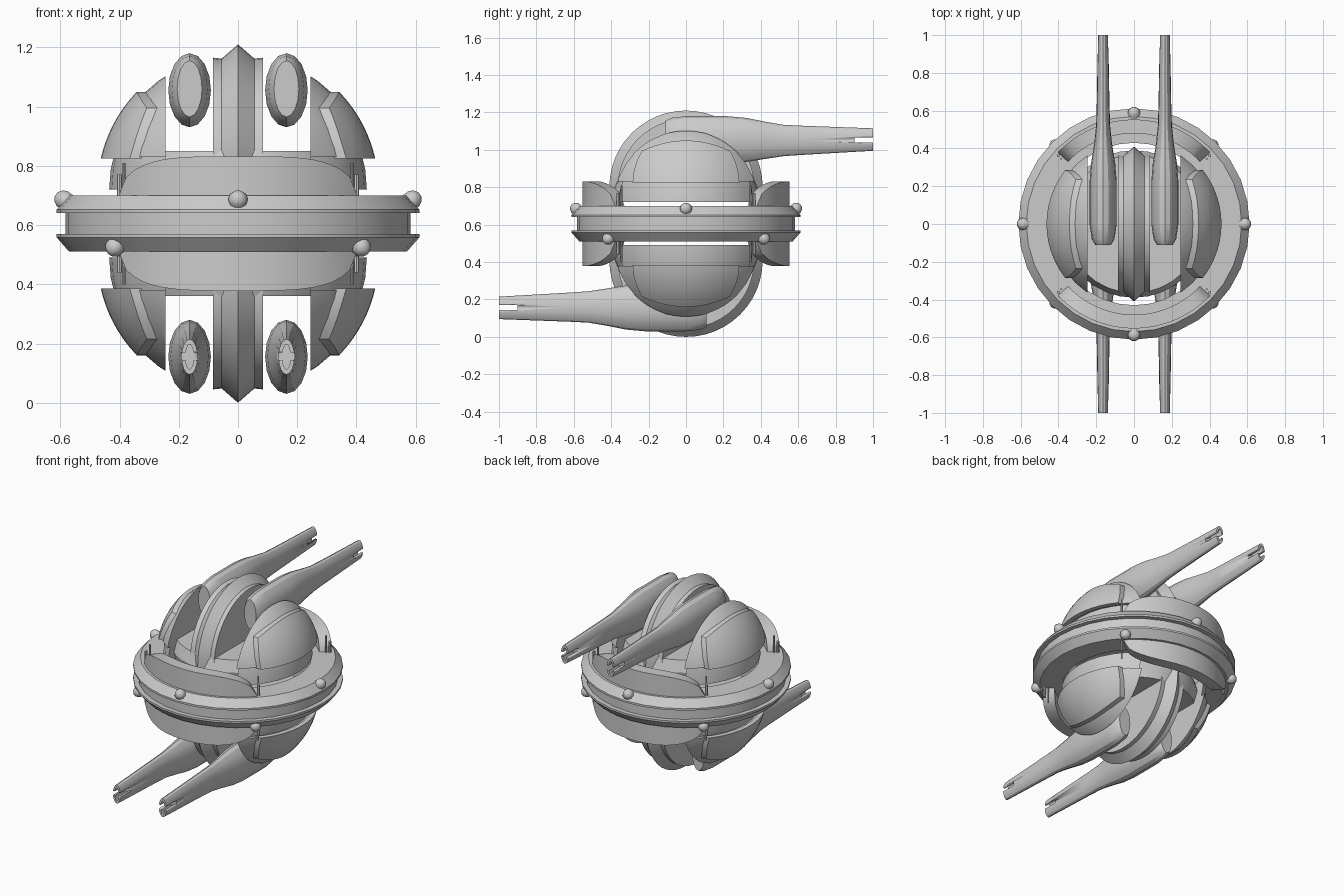
import bpy, bmesh, math
from mathutils import Matrix, Vector

if "Cube" in bpy.data.objects:
    bpy.data.objects.remove(bpy.data.objects["Cube"])

MID = 0.605
FLIP = Matrix.Translation((0, 0, 2 * MID)) @ Matrix.Rotation(math.pi, 4, 'X')


def smooth(ob, angle=30):
    bpy.ops.object.select_all(action='DESELECT')
    bpy.context.view_layer.objects.active = ob
    ob.select_set(True)
    bpy.ops.object.shade_smooth_by_angle(angle=math.radians(angle))


def add(name, bm, angle=30):
    bmesh.ops.recalc_face_normals(bm, faces=bm.faces)
    me = bpy.data.meshes.new(name)
    bm.to_mesh(me)
    bm.free()
    ob = bpy.data.objects.new(name, me)
    bpy.context.collection.objects.link(ob)
    smooth(ob, angle)
    return ob


def copy(ob, name, mat, mirror=False):
    c = bpy.data.objects.new(name, ob.data.copy())
    c.data.transform(mat)
    if mirror:
        c.data.flip_normals()
    bpy.context.collection.objects.link(c)
    return c


def both(ob):
    """Repeat an upper part on the lower half, facing the other way."""
    return copy(ob, "lower_" + ob.name, FLIP)


def four(ob):
    """Mirror a part in x, then repeat on the lower half."""
    both(ob)
    both(copy(ob, "left_" + ob.name, Matrix.Scale(-1, 4, (1, 0, 0)), True))


def loft(rings, closed=False, caps=True):
    bm = bmesh.new()
    vs = [[bm.verts.new(p) for p in r] for r in rings]
    n = len(vs[0])
    pairs = list(zip(vs, vs[1:])) + ([(vs[-1], vs[0])] if closed else [])
    for a, b in pairs:
        for i in range(n):
            j = (i + 1) % n
            bm.faces.new((a[i], a[j], b[j], b[i]))
    if caps and not closed:
        bm.faces.new(vs[0])
        bm.faces.new(vs[-1])
    return bm


def circle(r, z, n=32):
    return [(r * math.cos(2 * math.pi * i / n), r * math.sin(2 * math.pi * i / n), z) for i in range(n)]


def cut(bm, co, no):
    g = bm.verts[:] + bm.edges[:] + bm.faces[:]
    r = bmesh.ops.bisect_plane(bm, geom=g, plane_co=co, plane_no=no, clear_outer=True)
    edges = [e for e in r['geom_cut'] if isinstance(e, bmesh.types.BMEdge)]
    bmesh.ops.holes_fill(bm, edges=edges, sides=0)


def ball_slice(radius, x0, z0, z1):
    bm = bmesh.new()
    bmesh.ops.create_uvsphere(bm, u_segments=32, v_segments=20, radius=radius)
    bmesh.ops.translate(bm, verts=bm.verts, vec=(0, 0, 0.72))
    cut(bm, (x0, 0, 0), (-1, 0, 0))
    cut(bm, (0, 0, z0), (0, 0, -1))
    if z1:
        cut(bm, (0, 0, z1), (0, 0, 1))
    return bm


# equatorial ring with a groove around its edge
half = [(0.583, 0.64), (0.612, 0.64), (0.612, 0.652), (0.57, 0.70), (0.43, 0.70)]
profile = half + [(r, 2 * MID - z) for r, z in reversed(half)]
add("equator_ring", loft([circle(r, z) for r, z in profile], closed=True), 20)

# curved collar walls, front and back
for side, label in ((-1, "front"), (1, "back")):
    rings = []
    for i in range(25):
        a = math.radians(-47 + 94 * i / 24)
        u = abs(math.sin(a)) / math.sin(math.radians(47))
        top = 0.695 + 0.137 * math.sqrt(max(0, 1 - u ** 4))
        rings.append([(r * math.sin(a), side * r * math.cos(a), z)
                      for r, z in ((0.48, 0.65), (0.553, 0.65), (0.553, top), (0.48, top))])
    both(add(label + "_collar", loft(rings)))

# central ridged fin
rings = []
path = [(-1, -0.08)] + [(-math.cos(math.pi * i / 24), math.sin(math.pi * i / 24)) for i in range(25)] + [(1, -0.08)]
for c, s in path:
    ring = [(-0.085, 0), (-0.085, 0.365), (-0.055, 0.362), (0, 0.41), (0.055, 0.362), (0.085, 0.365), (0.085, 0)]
    if s < 0:
        rings.append([(x, c * r, 0.72) for x, r in ring])
    else:
        rings.append([(x, c * r, 0.80 + s * r) for x, r in ring])
both(add("centre_fin", loft(rings)))

# core floor between the side domes
bm = loft([circle(r, z) for r, z in ((0.375, 0.72), (0.39, 0.78), (0.365, 0.85))])
cut(bm, (0.25, 0, 0), (1, 0, 0))
cut(bm, (-0.25, 0, 0), (-1, 0, 0))
both(add("core_floor", bm))

# side domes and their recessed bases
four(add("side_dome", ball_slice(0.455, 0.245, 0.83, None)))
four(add("dome_base", ball_slice(0.435, 0.245, 0.72, 0.83)))

# raised armour plate on each dome
bm = bmesh.new()
NS, NT = 12, 8
layers = []
for R in (0.445, 0.475):
    grid = []
    for j in range(NT + 1):
        row = []
        for i in range(NS + 1):
            s, t = -1 + 2 * i / NS, j / NT
            y = s * (0.285 - 0.05 * t * t)
            z = 0.825 + t * (0.225 - 0.055 * s * s)
            row.append(bm.verts.new((math.sqrt(R * R - y * y - (z - 0.72) ** 2), y, z)))
        grid.append(row)
    for j in range(NT):
        for i in range(NS):
            bm.faces.new((grid[j][i], grid[j][i + 1], grid[j + 1][i + 1], grid[j + 1][i]))
    border = grid[0] + [r[-1] for r in grid[1:]] + grid[-1][-2::-1] + [r[0] for r in grid[-2:0:-1]]
    layers.append(border)
a, b = layers
for i in range(len(a)):
    j = (i + 1) % len(a)
    bm.faces.new((a[i], a[j], b[j], b[i]))
four(add("dome_plate", bm))

# guns: lofted body, hollow muzzle, slot through the tip
sections = [(-0.11, 1.06, 0.042, 0.095), (-0.08, 1.058, 0.06, 0.113), (0.0, 1.055, 0.072, 0.125),
            (0.22, 1.055, 0.072, 0.125), (0.32, 1.053, 0.064, 0.118), (0.42, 1.051, 0.048, 0.1),
            (0.52, 1.05, 0.037, 0.084), (0.62, 1.051, 0.034, 0.078), (1.0, 1.055, 0.027, 0.06),
            (1.0, 1.055, 0.014, 0.042), (0.9, 1.055, 0.014, 0.042)]
outline = [(math.cos(math.pi * k / 8), math.sin(math.pi * k / 8)) for k in range(16)]
gun = add("gun", loft([[(0.1635 + w * c, y, zc + h * s) for c, s in outline] for y, zc, w, h in sections]))
bm = bmesh.new()
bmesh.ops.create_cube(bm, size=1, matrix=Matrix.Translation((0.1635, 1.0, 1.053)) @ Matrix.Diagonal((0.2, 0.2, 0.026, 1)))
cutter = add("slot_cutter", bm)
mod = gun.modifiers.new("slot", 'BOOLEAN')
mod.operation, mod.object, mod.solver = 'DIFFERENCE', cutter, 'EXACT'
bpy.context.view_layer.update()
mesh = bpy.data.meshes.new_from_object(gun.evaluated_get(bpy.context.evaluated_depsgraph_get()))
gun.modifiers.clear()
gun.data = mesh
bpy.data.objects.remove(cutter)
four(gun)

# lamp studs: four on the upper rim, four between them on the lower rim
for k in range(8):
    upper = k % 2 == 0
    a = k * math.pi / 4
    z, up = (0.685, 1) if upper else (0.525, -1)
    axis = Vector((math.cos(a), math.sin(a), 0.7 * up)).normalized()
    bm = loft([circle(r, h, 10) for r, h in ((0.031, -0.035), (0.033, 0.008), (0.024, 0.022), (0.01, 0.032))])
    bm.transform(Matrix.Translation((0.588 * math.cos(a), 0.588 * math.sin(a), z))
                 @ axis.to_track_quat('Z', 'Y').to_matrix().to_4x4())
    add("rim_stud", bm, 40)

# paired thin antennas at the ends of the collars
for sx in (-1, 1):
    for sy in (-1, 1):
        for x, y, top, r in ((0.385, 0.345, 0.81, 0.005), (0.40, 0.362, 0.77, 0.009)):
            bm = loft([[(sx * x + px, sy * y + py, z) for px, py, _ in circle(r, 0, 8)] for z in (0.69, top)])
            both(add("antenna", bm))
